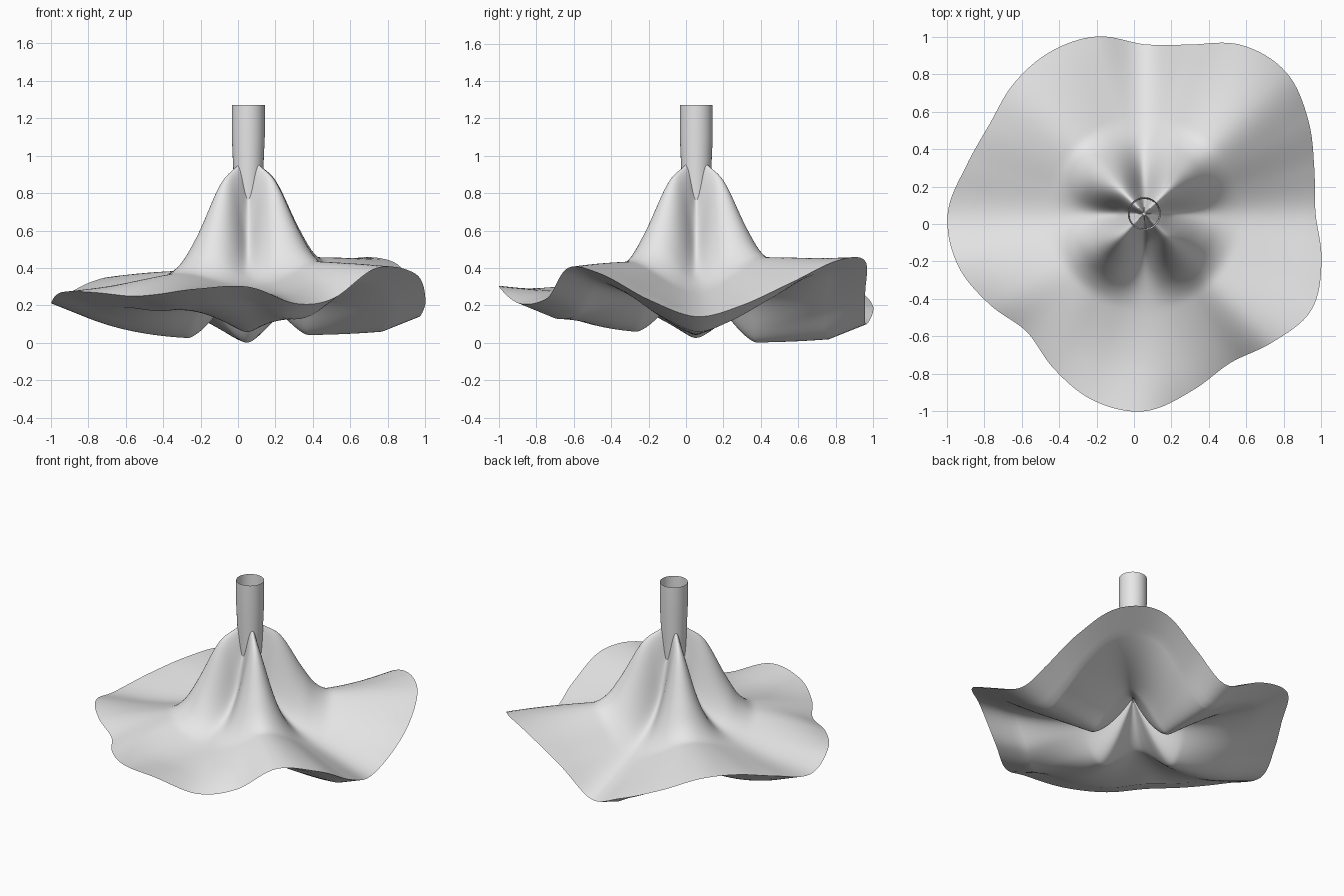
import bpy, bmesh, math
from mathutils import Vector

cube = bpy.data.objects.get("Cube")
if cube:
    bpy.data.objects.remove(cube, do_unlink=True)

grey = bpy.data.materials.new("light_grey")
grey.use_nodes = True
grey.diffuse_color = (0.8, 0.8, 0.8, 1)
grey.node_tree.nodes["Principled BSDF"].inputs["Base Color"].default_value = (0.8, 0.8, 0.8, 1)

AXIS = Vector((0.055, 0.055, 0))
HEM = 0.2
SEGMENTS, RINGS = 192, 50

# Rim radius and rim height every 15 degrees
RIM_RADIUS = [.915, .94, 1.01, 1.07, 1.04, .935, .905, .98, 1, .985, .955, .985,
              1.05, 1.035, .96, .89, .96, 1.035, 1.055, .98, .92, .97, 1.03, .98]
RIM_HEIGHT = [.14, .2, .32, .44, .44, .27, .1, .19, .28, .35, .33, .27,
              .21, .27, .27, .25, .26, .29, .3, .21, .24, .4, .37, .23]
# Height of the upper side and of the lining every 45 degrees
SHOULDER = [.25, .46, .22, .39, .26, .4, .26, .44]
FLOOR = [.04, .27, .0, .2, .02, .2, .05, .25]

# Falloff of the central peak along a ridge and along a valley: (radius, share)
RIDGE = [(0, 1), (.09, .9), (.2, .75), (.33, .34), (.42, .1), (.52, 0), (2, 0)]
VALLEY = [(0, .95), (.085, .66), (.15, .4), (.25, .22), (.4, .1), (.6, .03), (.85, 0), (2, 0)]


def around(values, angle):
    """Smooth closed interpolation of evenly spaced values."""
    n = len(values)
    t = (angle / math.tau * n) % n
    i = int(t)
    t -= i
    a, b, c, d = (values[(i + k) % n] for k in (-1, 0, 1, 2))
    return b + .5 * t * (c - a + t * (2 * a - 5 * b + 4 * c - d + t * (3 * (b - c) + d - a)))


def along(points, r):
    """Smooth interpolation through profile points."""
    slopes = [(points[1][1] - points[0][1]) / points[1][0]]
    for (p, u), (q, v), (s, w) in zip(points, points[1:], points[2:]):
        slopes.append((w - u) / (s - p) if u > v > w else 0)
    slopes.append(0)
    for i, ((p, u), (q, v)) in enumerate(zip(points, points[1:])):
        if r <= q:
            h, t = q - p, (r - p) / (q - p)
            return (u * (1 + 2 * t) * (1 - t) ** 2 + v * t * t * (3 - 2 * t)
                    + h * t * (1 - t) * (slopes[i] * (1 - t) - slopes[i + 1] * t))


def polar(r, angle, z):
    return AXIS + Vector((r * math.cos(angle), r * math.sin(angle), z))


def upper(f, angle):
    """Point on the pleated upper side at a fraction of the rim radius."""
    r = f * around(RIM_RADIUS, angle)
    ridge = .5 - .5 * math.cos(4 * angle)
    shoulder = around(SHOULDER, angle)
    peak = ridge * along(RIDGE, r) + (1 - ridge) * along(VALLEY, r)
    z = shoulder + (1 - shoulder) * peak
    z += (around(RIM_HEIGHT, angle) - shoulder) * f ** 3
    return polar(r, angle, z)


def lining(f, angle):
    """Point on the underside, hollowed to a cone in the middle."""
    r = f * (around(RIM_RADIUS, angle) - HEM)
    floor = around(FLOOR, angle)
    z = floor + (.4 - floor) * max(0, 1 - r / .32) ** 1.4
    z += (around(RIM_HEIGHT, angle) - .08 - floor) * f ** 3
    return polar(r, angle, max(z, 0))


def add_object(name, rings, capped=False):
    """Skin a list of rings of points, smooth shaded."""
    bm = bmesh.new()
    loops = [[bm.verts.new(p) for p in ring] for ring in rings]
    for a, b in zip(loops, loops[1:]):
        for i in range(len(a)):
            j = (i + 1) % len(a)
            bm.faces.new((a[i], b[i], b[j], a[j]))
    if capped:
        bm.faces.new(loops[0])
        bm.faces.new(reversed(loops[-1]))
    mesh = bpy.data.meshes.new(name)
    bm.to_mesh(mesh)
    bm.free()
    mesh.materials.append(grey)
    obj = bpy.data.objects.new(name, mesh)
    bpy.context.collection.objects.link(obj)
    bpy.ops.object.select_all(action='DESELECT')
    obj.select_set(True)
    bpy.context.view_layer.objects.active = obj
    bpy.ops.object.shade_smooth_by_angle(angle=math.radians(60))


# Thick pleated skirt: upper side, hem folded inwards, and lining
angles = [math.tau * i / SEGMENTS for i in range(SEGMENTS)]
fractions = [((k + 1) / RINGS) ** 1.2 for k in range(RINGS)]
outside = [[upper(f, a) for a in angles] for f in fractions]
inside = [[lining(f, a) for a in angles] for f in reversed(fractions)]
hem = [[p.lerp(q, t) for p, q in zip(outside[-1], inside[0])] for t in (.25, .5, .75)]
add_object("pleated_skirt", outside + hem + inside, True)

# Open tube rising from the peak, slightly flared towards its top
sections = ((.088, 1.27), (.088, 1.1), (.08, .92), (.078, .7))
add_object("centre_tube", [[polar(r, a, z) for a in angles[::4]] for r, z in sections])
